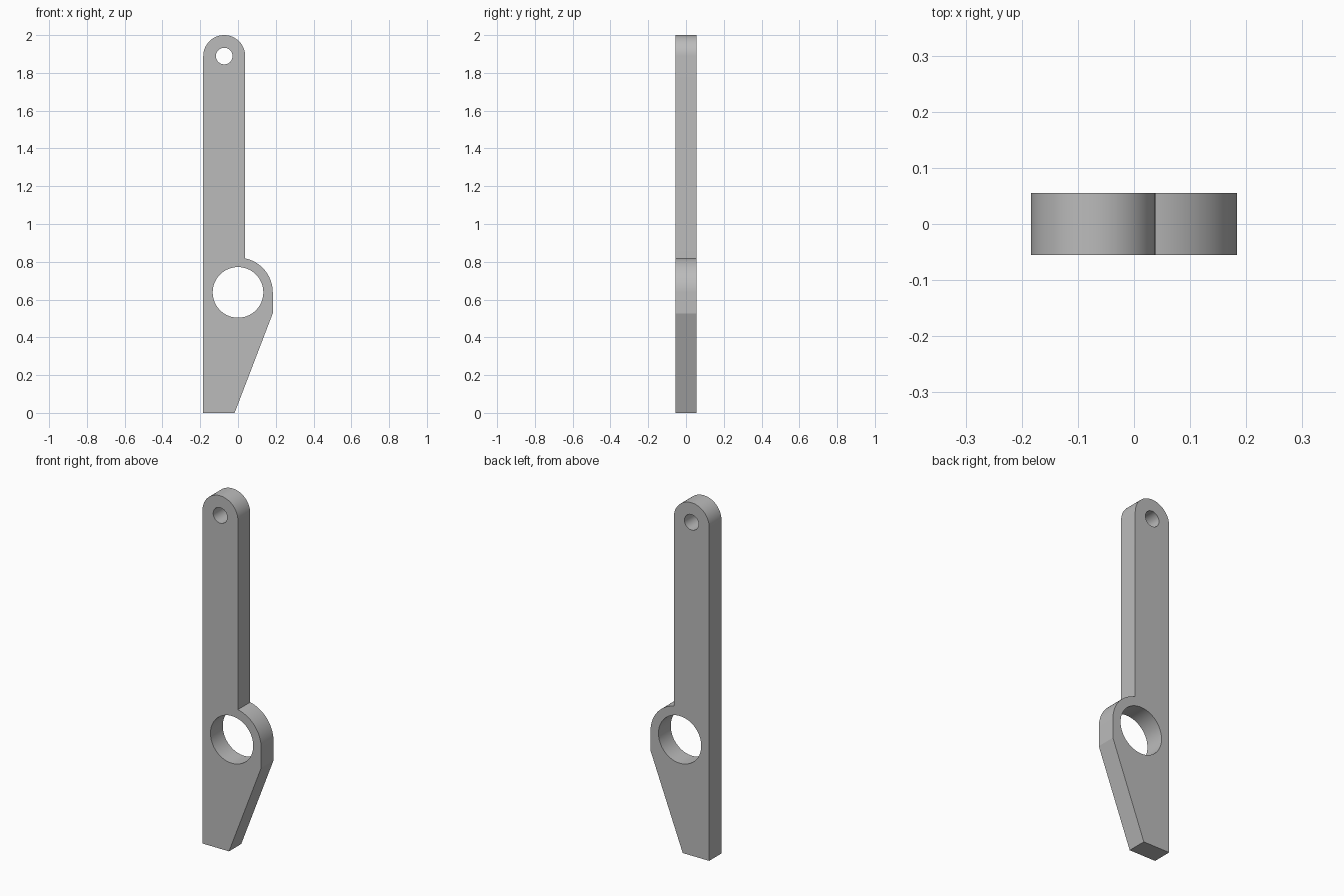
import bpy, bmesh
from math import cos, sin, radians, sqrt
from mathutils import Vector

cube = bpy.data.objects.get("Cube")
if cube:
    bpy.data.objects.remove(cube)

HALF_WIDTH, HALF_DEPTH = 0.184, 0.055
PIVOT, PIVOT_R = (-0.073, 1.889), 0.111
RING, RING_R = (0, 0.638), HALF_WIDTH


def arc(centre, radius, start, end, steps):
    """Points on an arc in the x-z plane, angles in degrees."""
    angles = [radians(start + (end - start) * i / steps) for i in range(steps + 1)]
    return [(centre[0] + radius * cos(a), centre[1] + radius * sin(a)) for a in angles]


def add_loop(bm, points):
    verts = [bm.verts.new((x, -HALF_DEPTH, z)) for x, z in points]
    for a, b in zip(verts, verts[1:] + verts[:1]):
        bm.edges.new((a, b))


# Outline: foot, tapered edge, ring shoulder, straight arm, rounded top
arm_x = PIVOT[0] + PIVOT_R
shoulder = Vector((arm_x, sqrt(RING_R ** 2 - arm_x ** 2)))
shoulder_angle = 90 - Vector((0, 1)).angle(shoulder) * 180 / radians(180)
outline = [(-HALF_WIDTH, 0), (-0.018, 0), (HALF_WIDTH, 0.527)]
outline += arc(RING, RING_R, 0, shoulder_angle, 24)
outline += arc(PIVOT, PIVOT_R, 0, 180, 40)

bm = bmesh.new()
add_loop(bm, outline)
# Pivot hole and large ring hole
add_loop(bm, arc(PIVOT, 0.044, 0, 352.5, 47))
add_loop(bm, arc(RING, 0.134, 0, 355, 71))

# Fill the plate around its holes and give it thickness
bmesh.ops.triangle_fill(bm, use_beauty=True, edges=bm.edges[:], normal=(0, -1, 0))
solid = bmesh.ops.extrude_face_region(bm, geom=bm.faces[:], use_keep_orig=True)
back = [v for v in solid["geom"] if isinstance(v, bmesh.types.BMVert)]
bmesh.ops.translate(bm, verts=back, vec=(0, 2 * HALF_DEPTH, 0))
bmesh.ops.recalc_face_normals(bm, faces=bm.faces[:])

mesh = bpy.data.meshes.new("lever_arm")
bm.to_mesh(mesh)
bm.free()
lever = bpy.data.objects.new("lever_arm", mesh)
bpy.context.collection.objects.link(lever)

# Plain grey metal
grey = bpy.data.materials.new("plain_grey")
grey.use_nodes = True
colour = (0.5, 0.5, 0.5, 1)
grey.diffuse_color = colour
grey.node_tree.nodes["Principled BSDF"].inputs["Base Color"].default_value = colour
mesh.materials.append(grey)

# Smooth the curved walls, keep the rims sharp
bpy.ops.object.select_all(action="DESELECT")
lever.select_set(True)
bpy.context.view_layer.objects.active = lever
bpy.ops.object.shade_smooth_by_angle(angle=radians(20))
